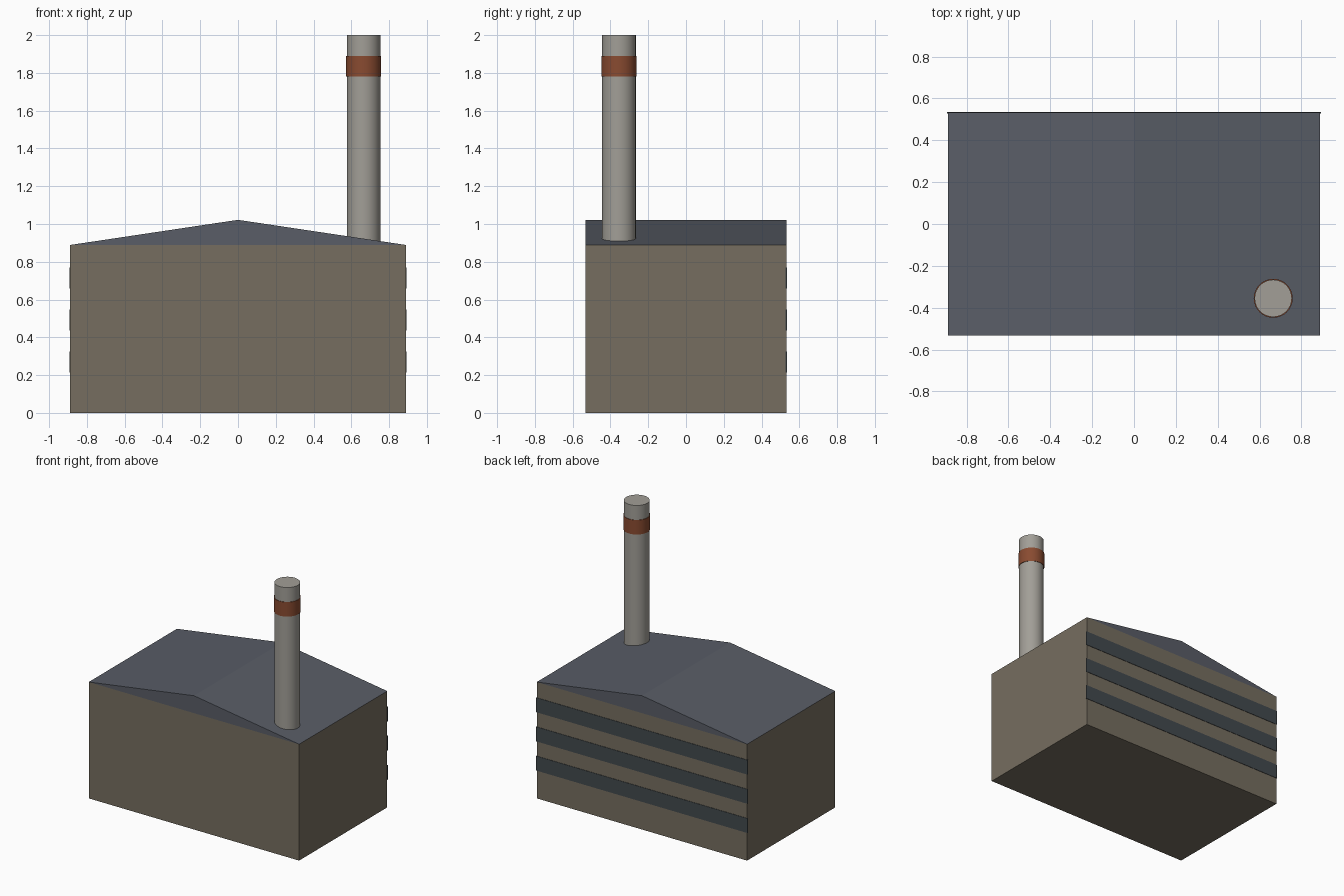
import bpy, math

if "Cube" in bpy.data.objects:
    bpy.data.objects.remove(bpy.data.objects["Cube"])


def material(name, rgb):
    m = bpy.data.materials.new(name)
    m.diffuse_color = (*rgb, 1)
    m.use_nodes = True
    m.node_tree.nodes["Principled BSDF"].inputs["Base Color"].default_value = m.diffuse_color
    return m


WALL = material("wall", (0.18, 0.155, 0.115))
ROOF = material("slate", (0.10, 0.11, 0.135))
GLASS = material("window", (0.055, 0.067, 0.075))
CONCRETE = material("concrete", (0.36, 0.345, 0.31))
RUST = material("rust_band", (0.25, 0.07, 0.03))


def box(name, x, y, z, mat):
    """Box from (min, max) ranges on each axis."""
    bpy.ops.mesh.primitive_cube_add(size=1, location=[sum(r) / 2 for r in (x, y, z)])
    ob = bpy.context.object
    ob.name = name
    ob.scale = [r[1] - r[0] for r in (x, y, z)]
    bpy.ops.object.transform_apply(location=False, rotation=False, scale=True)
    ob.data.materials.append(mat)


def tube(name, radius, z0, z1, mat):
    """Upright smooth cylinder on the chimney axis."""
    bpy.ops.mesh.primitive_cylinder_add(vertices=32, radius=radius, depth=z1 - z0,
                                        location=(0.665, -0.355, (z0 + z1) / 2))
    ob = bpy.context.object
    ob.name = name
    ob.data.materials.append(mat)
    bpy.ops.object.shade_smooth_by_angle(angle=math.radians(40))


W, D, H, RIDGE = 0.889, 0.532, 0.889, 1.022

# main hall
box("hall_walls", (-W, W), (-D, D), (0, H), WALL)

# low gable roof, ridge running front to back
profile = [(-W, H), (W, H), (0, RIDGE)]
verts = [(x, y, z) for y in (-D, D) for x, z in profile]
faces = [(0, 1, 2), (5, 4, 3), (0, 3, 4, 1), (1, 4, 5, 2), (2, 5, 3, 0)]
mesh = bpy.data.meshes.new("roof")
mesh.from_pydata(verts, [], faces)
mesh.materials.append(ROOF)
roof = bpy.data.objects.new("roof", mesh)
bpy.context.collection.objects.link(roof)

# three window strips across the back wall
for i in range(3):
    z = 0.213 + i * 0.223
    box(f"window_strip_{i + 1}", (-W - 0.004, W + 0.004), (D - 0.004, D + 0.003),
        (z, z + 0.111), GLASS)

# chimney with painted band
tube("chimney", 0.089, H, 2.0, CONCRETE)
tube("chimney_band", 0.093, 1.78, 1.89, RUST)
